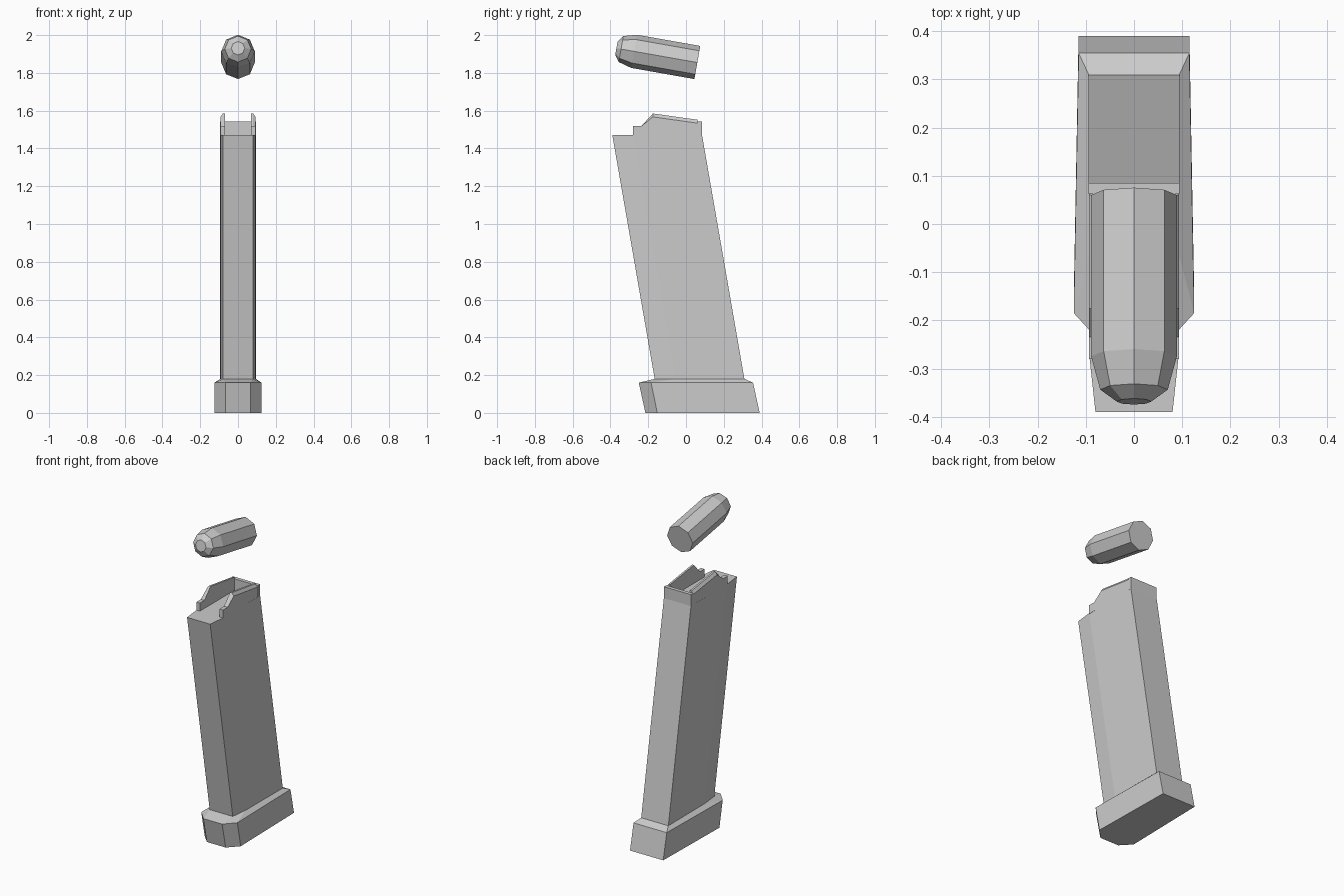
import bpy, bmesh, math
from mathutils import Vector

if "Cube" in bpy.data.objects:
    bpy.data.objects.remove(bpy.data.objects["Cube"])


def loft(name, rings):
    """Bridge equal-length rings of points and cap both ends."""
    bm = bmesh.new()
    loops = [[bm.verts.new(p) for p in ring] for ring in rings]
    n = len(loops[0])
    for a, b in zip(loops, loops[1:]):
        for i in range(n):
            j = (i + 1) % n
            bm.faces.new((a[i], a[j], b[j], b[i]))
    bm.faces.new(loops[0])
    bm.faces.new(loops[-1])
    bmesh.ops.recalc_face_normals(bm, faces=bm.faces)
    mesh = bpy.data.meshes.new(name)
    bm.to_mesh(mesh)
    bm.free()
    obj = bpy.data.objects.new(name, mesh)
    bpy.context.collection.objects.link(obj)
    return obj


def section(z, half):
    """Symmetric horizontal ring from its +x half, listed front to back."""
    return ([Vector((x, y, z)) for x, y in half]
            + [Vector((-x, y, z)) for x, y in reversed(half)])


# Base plate: chamfered front corners, leaning with the body
loft("base_plate", [
    section(0.00, [(0.065, -0.215), (0.125, -0.152), (0.115, 0.39)]),
    section(0.16, [(0.065, -0.25), (0.125, -0.185), (0.115, 0.355)]),
    section(0.18, [(0.08, -0.165), (0.092, -0.06), (0.094, 0.31)]),
])

# Leaning body, slightly narrower at the front
loft("body", [
    section(0.175, [(0.08, -0.165), (0.092, -0.055), (0.094, 0.31)]),
    section(1.47, [(0.08, -0.39), (0.092, -0.28), (0.094, 0.085)]),
])

# Upright back wall of the opening
loft("back_wall", [
    section(z, [(0.094, 0.062), (0.094, 0.085)]) for z in (1.465, 1.542)
])

# Feed lips: stepped side walls with a sloping outer top edge
lip = [(-0.28, 1.465), (-0.28, 1.52), (-0.235, 1.52), (-0.175, 1.585),
       (0.06, 1.552), (0.06, 1.537), (0.085, 1.54), (0.085, 1.465)]
low = [(y, z - 0.018 if z > 1.55 else z) for y, z in lip]
for side, tag in ((1, "left"), (-1, "right")):
    loft("lip_" + tag, [
        [Vector((side * x, y, z)) for y, z in prof]
        for x, prof in ((0.068, lip), (0.08, lip), (0.093, low))
    ])

# Octagonal round floating above, tilted with its nose up to the front
tilt = math.radians(10)
axis = Vector((0, -math.cos(tilt), math.sin(tilt)))
up = Vector((0, math.sin(tilt), math.cos(tilt)))
start = Vector((0, 0.06, 1.855))
loft("round", [
    [start + axis * t + r * (up * math.cos(a) + Vector((math.sin(a), 0, 0)))
     for a in (math.tau * i / 8 for i in range(8))]
    for t, r in ((0, 0.089), (0.34, 0.089), (0.41, 0.07), (0.435, 0.036))
])
